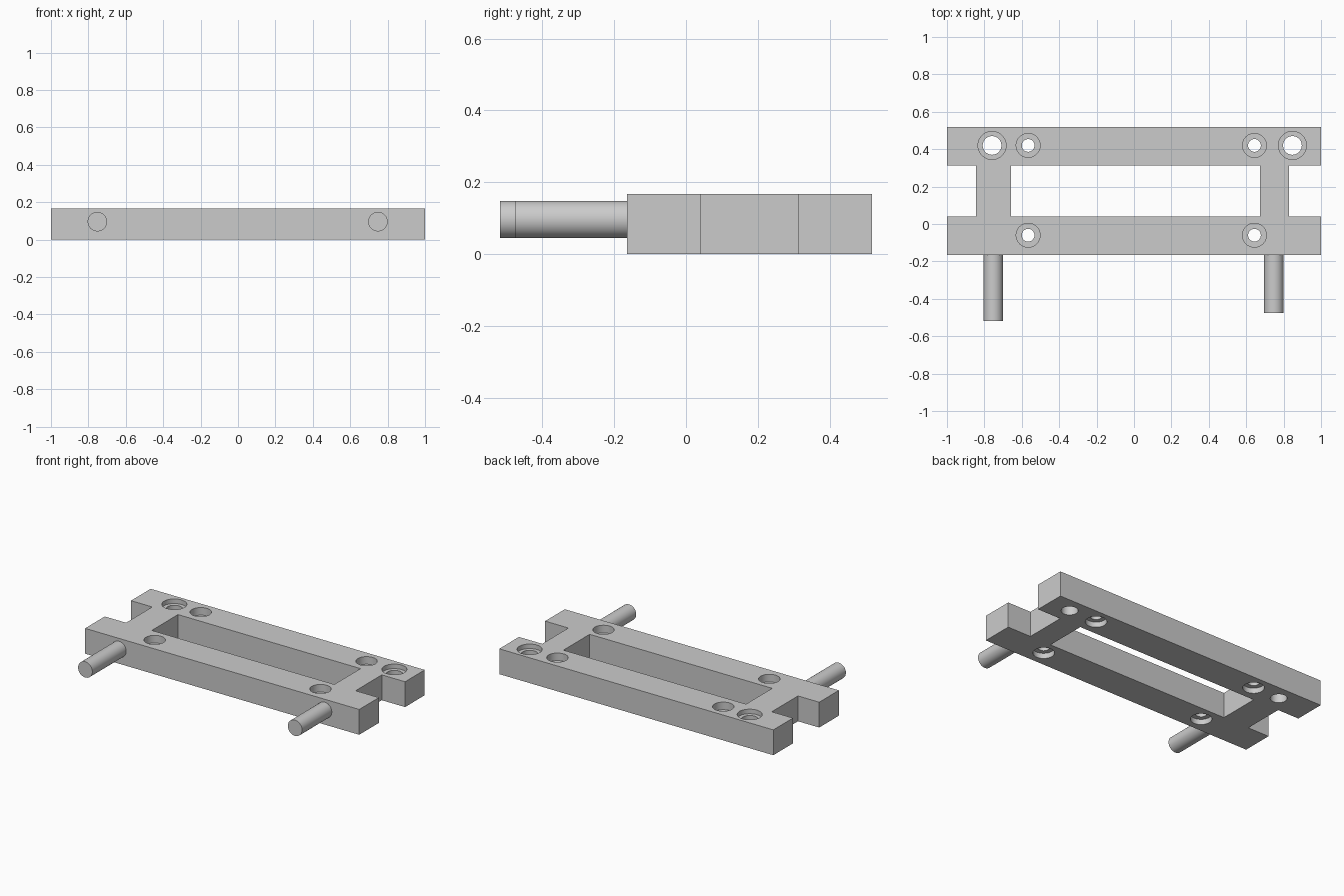
import bpy
import math

if "Cube" in bpy.data.objects:
    bpy.data.objects.remove(bpy.data.objects["Cube"], do_unlink=True)

grey = bpy.data.materials.new("plain_grey")
grey.use_nodes = True
colour = (0.6, 0.6, 0.6, 1)
grey.diffuse_color = colour
grey.node_tree.nodes["Principled BSDF"].inputs["Base Color"].default_value = colour

TOP = 0.167
FRONT, BACK = -0.165, 0.518


def box(name, x0, x1, y0, y1, z0, z1):
    bpy.ops.mesh.primitive_cube_add(
        size=1, location=((x0 + x1) / 2, (y0 + y1) / 2, (z0 + z1) / 2))
    ob = bpy.context.object
    ob.name = name
    ob.scale = (x1 - x0, y1 - y0, z1 - z0)
    bpy.ops.object.transform_apply(location=False, rotation=False, scale=True)
    ob.data.materials.append(grey)
    return ob


def cylinder(name, radius, depth, location, rotation=(0, 0, 0)):
    bpy.ops.mesh.primitive_cylinder_add(
        vertices=48, radius=radius, depth=depth, location=location, rotation=rotation)
    ob = bpy.context.object
    ob.name = name
    ob.data.materials.append(grey)
    return ob


def cut(target, cutter):
    mod = target.modifiers.new("cut", 'BOOLEAN')
    mod.operation = 'DIFFERENCE'
    mod.solver = 'EXACT'
    mod.object = cutter
    bpy.context.view_layer.objects.active = target
    bpy.ops.object.modifier_apply(modifier=mod.name)
    bpy.data.objects.remove(cutter, do_unlink=True)


def drill(target, x, y, radius, z0, z1):
    cut(target, cylinder("drill", radius, z1 - z0, (x, y, (z0 + z1) / 2)))


# Frame: slab with a centre window and a notch at each end
frame = box("frame", -1, 1, FRONT, BACK, 0, TOP)
for x0, x1 in ((-1.2, -0.845), (-0.657, 0.675), (0.83, 1.2)):
    cut(frame, box("opening", x0, x1, 0.04, 0.313, -0.1, 0.3))

# Large counterbored holes in the back bar
for x in (-0.759, 0.847):
    drill(frame, x, 0.42, 0.05, -0.1, 0.3)
    drill(frame, x, 0.42, 0.075, TOP - 0.03, 0.3)

# Small holes, counterbored on both faces
for x in (-0.566, 0.644):
    for y in (-0.06, 0.42):
        drill(frame, x, y, 0.034, -0.1, 0.3)
        drill(frame, x, y, 0.064, TOP - 0.05, 0.3)
        drill(frame, x, y, 0.064, -0.1, 0.035)

# Round pins on the front face, one longer than the other
pins = []
for name, x, tip in (("right_pin", -0.752, -0.518), ("left_pin", 0.748, -0.475)):
    root = FRONT + 0.005
    pins.append(cylinder(name, 0.052, root - tip, (x, (root + tip) / 2, 0.096),
                         (math.pi / 2, 0, 0)))

# Smooth round walls, keep edges sharp
bpy.ops.object.select_all(action='DESELECT')
for ob in [frame] + pins:
    ob.select_set(True)
bpy.context.view_layer.objects.active = frame
bpy.ops.object.shade_smooth_by_angle(angle=math.radians(30))
